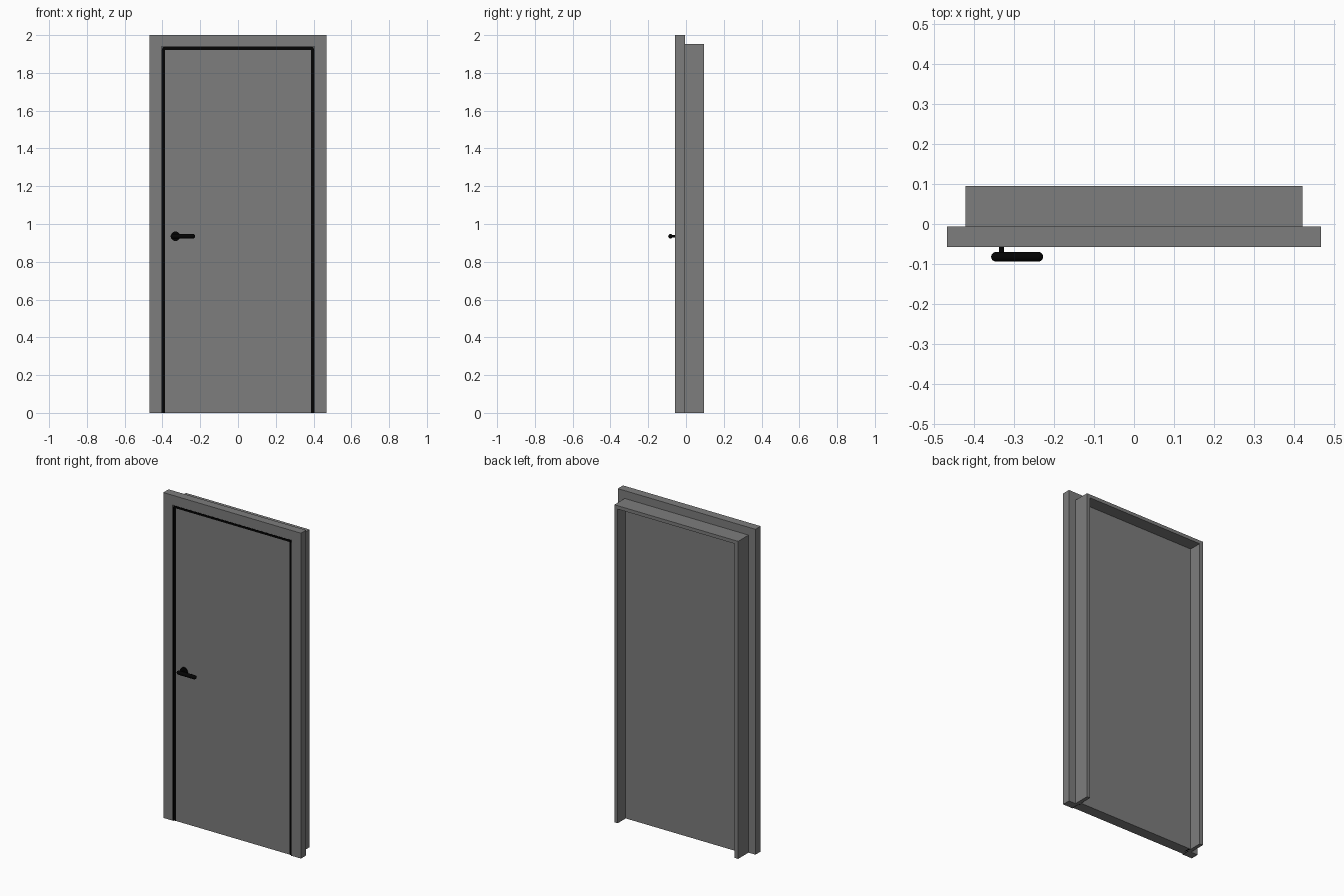
import bpy, bmesh, math
from mathutils import Vector, Matrix

if "Cube" in bpy.data.objects:
    bpy.data.objects.remove(bpy.data.objects["Cube"])


def material(name, value):
    mat = bpy.data.materials.new(name)
    mat.use_nodes = True
    colour = (value, value, value, 1)
    mat.diffuse_color = colour
    mat.node_tree.nodes["Principled BSDF"].inputs["Base Color"].default_value = colour
    return mat


grey = material("grey paint", 0.205)
black = material("black", 0.001)


def add_object(name, bm, mat):
    bmesh.ops.recalc_face_normals(bm, faces=bm.faces)
    mesh = bpy.data.meshes.new(name)
    bm.to_mesh(mesh)
    bm.free()
    mesh.materials.append(mat)
    obj = bpy.data.objects.new(name, mesh)
    bpy.context.collection.objects.link(obj)
    return obj


def box(name, x, y, z):
    bm = bmesh.new()
    bmesh.ops.create_cube(bm, size=1)
    for v in bm.verts:
        v.co = Vector(r[0] if c < 0 else r[1] for c, r in zip(v.co, (x, y, z)))
    add_object(name, bm, grey)


def smooth(obj):
    bpy.ops.object.select_all(action="DESELECT")
    obj.select_set(True)
    bpy.context.view_layer.objects.active = obj
    bpy.ops.object.shade_smooth_by_angle(angle=math.radians(40))


def surround(name, outer, inner, top, head, y):
    """Two posts with a head piece fitted between them."""
    box("left_" + name, (inner, outer), y, (0, top))
    box("right_" + name, (-outer, -inner), y, (0, top))
    box("head_" + name, (-inner, inner), y, (head, top))


# Frame: flat casing in front, deeper jamb behind
surround("casing", 0.468, 0.404, 2.0, 1.94, (-0.057, -0.006))
surround("jamb", 0.421, 0.398, 1.952, 1.931, (-0.006, 0.095))

# Door leaf, set slightly back from the casing
box("door_leaf", (-0.4, 0.4), (-0.05, 0.017), (0, 1.936))


# Black seal: a stepped arch lining the casing, with rounded upper corners
def arch(inset, steps=5):
    half, top, radius = 0.404 - inset, 1.94 - inset, 0.022 - inset
    right = [(half, 0)]
    for i in range(steps + 1):
        a = math.pi / 2 * i / steps
        right.append((half - radius + radius * math.cos(a),
                      top - radius + radius * math.sin(a)))
    return right + [(-x, z) for x, z in reversed(right)]


bm = bmesh.new()
section = ((0, -0.058), (0.004, -0.058), (0.004, -0.051),
           (0.018, -0.051), (0.018, 0.01), (0, 0.01))
rings = [[bm.verts.new((x, y, z)) for x, z in arch(inset)] for inset, y in section]
for a, b in zip(rings, rings[1:] + rings[:1]):
    for i in range(len(a) - 1):
        bm.faces.new((a[i], a[i + 1], b[i + 1], b[i]))
for end in (0, -1):
    bm.faces.new([ring[end] for ring in rings])
add_object("door_seal", bm, black)

# Handle: rose and spindle are discs along y
HX, HZ = -0.331, 0.935


def disc(name, radius, y0, y1):
    bm = bmesh.new()
    bmesh.ops.create_cone(bm, cap_ends=True, segments=24, radius1=radius,
                          radius2=radius, depth=y1 - y0)
    bm.transform(Matrix.Translation((HX, (y0 + y1) / 2, HZ)) @ Matrix.Rotation(math.pi / 2, 4, "X"))
    smooth(add_object(name, bm, black))


disc("handle_rose", 0.025, -0.056, -0.05)
disc("handle_spindle", 0.006, -0.082, -0.05)

# Lever: a round bar with domed ends
bm = bmesh.new()
bmesh.ops.create_uvsphere(bm, u_segments=20, v_segments=12, radius=0.012)
bm.transform(Matrix.Rotation(math.pi / 2, 4, "Y"))
middle = [e for e in bm.edges if all(abs(v.co.x) < 1e-5 for v in e.verts)]
bmesh.ops.split_edges(bm, edges=middle)
for f in bm.faces:
    f.tag = f.calc_center_median().x > 0
for v in bm.verts:
    v.co.x += 0.053 if v.link_faces[0].tag else -0.053
bmesh.ops.bridge_loops(bm, edges=[e for e in bm.edges if e.is_boundary])
bm.transform(Matrix.Translation((-0.292, -0.082, HZ)))
smooth(add_object("handle_lever", bm, black))
